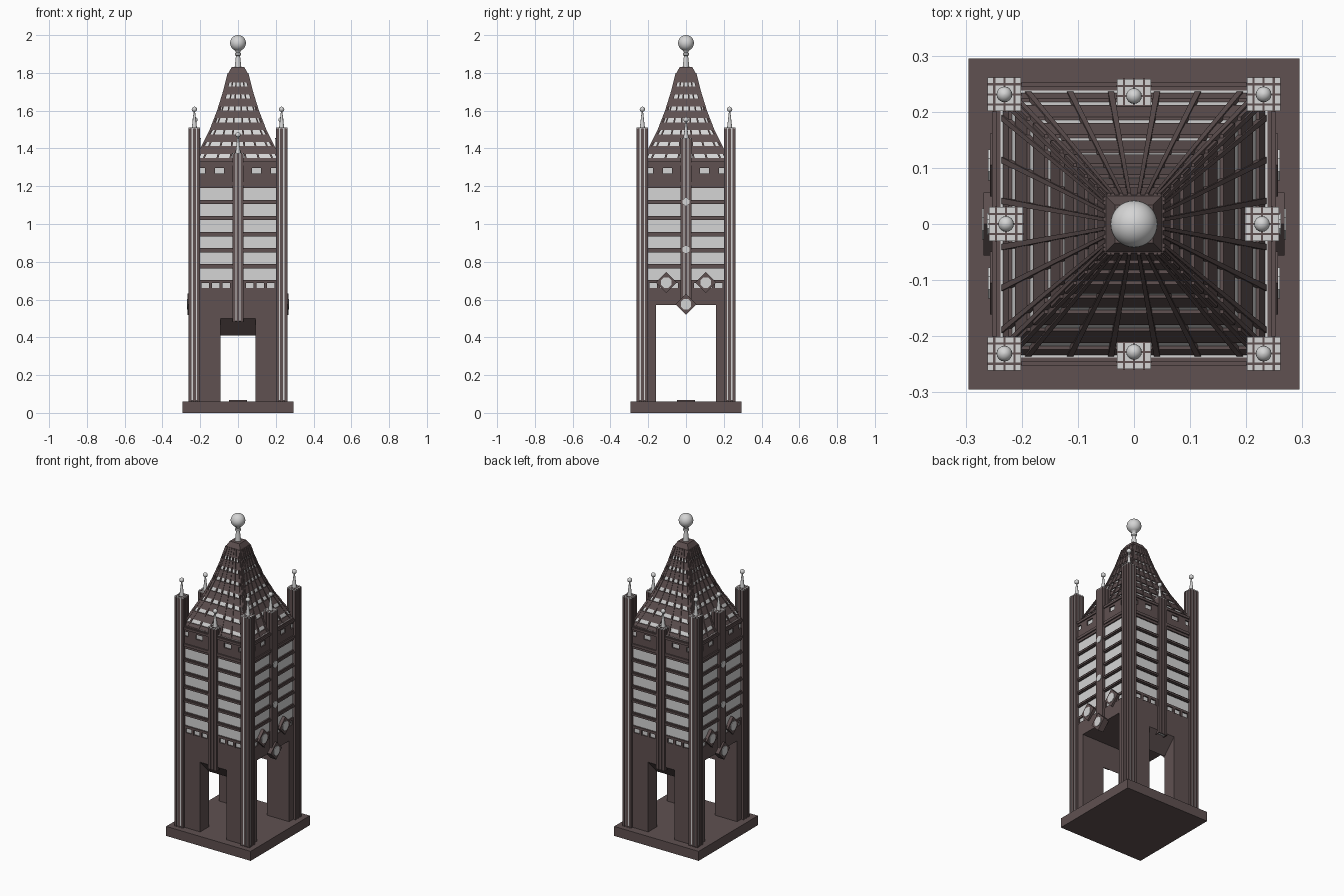
import bpy, bmesh, math
from mathutils import Matrix, Vector

if "Cube" in bpy.data.objects:
    bpy.data.objects.remove(bpy.data.objects["Cube"])


def material(name, rgb):
    m = bpy.data.materials.new(name)
    m.diffuse_color = (*rgb, 1)
    m.use_nodes = True
    m.node_tree.nodes["Principled BSDF"].inputs["Base Color"].default_value = m.diffuse_color
    return m


BROWN = material("dark brown stone", (0.115, 0.082, 0.082))
LIGHT = material("pale grey glass", (0.66, 0.66, 0.66))


class Part:
    """Collects simple solids into one named object."""
    def __init__(self, name, mat):
        self.name, self.mat, self.bm = name, mat, bmesh.new()

    def loft(self, rings):
        rs = [[self.bm.verts.new(p) for p in r] for r in rings]
        n = len(rs[0])
        for a, b in zip(rs, rs[1:]):
            for i in range(n):
                self.bm.faces.new((a[i], a[(i + 1) % n], b[(i + 1) % n], b[i]))
        self.bm.faces.new(rs[0][::-1])
        self.bm.faces.new(rs[-1])

    def box(self, x0, x1, y0, y1, z0, z1, rot=None):
        c = [(x0, y0), (x1, y0), (x1, y1), (x0, y1)]
        r = rot or Matrix()
        self.loft([[r @ Vector((x, y, z)) for x, y in c] for z in (z0, z1)])

    def frustum(self, z0, h0, z1, h1):
        q = [(-1, -1), (1, -1), (1, 1), (-1, 1)]
        self.loft([[(x * h, y * h, z) for x, y in q] for z, h in ((z0, h0), (z1, h1))])

    def lathe(self, x, y, prof, n=16):
        self.loft([[(x + r * math.cos(2 * math.pi * i / n), y + r * math.sin(2 * math.pi * i / n), z)
                    for i in range(n)] for z, r in prof])

    def plate(self, side, x0, x1, y, z, r, n, phase):
        """Polygon plate facing +x or -x."""
        self.loft([[(side * x, y + r * math.cos(phase + 2 * math.pi * i / n),
                     z + r * math.sin(phase + 2 * math.pi * i / n)) for i in range(n)] for x in (x0, x1)])

    def done(self, smooth=False):
        bmesh.ops.recalc_face_normals(self.bm, faces=self.bm.faces[:])
        me = bpy.data.meshes.new(self.name)
        self.bm.to_mesh(me)
        me.materials.append(self.mat)
        ob = bpy.data.objects.new(self.name, me)
        bpy.context.collection.objects.link(ob)
        if smooth:
            bpy.context.view_layer.objects.active = ob
            ob.select_set(True)
            bpy.ops.object.shade_smooth_by_angle(angle=math.radians(40))
            ob.select_set(False)


SIDES = [Matrix.Rotation(math.pi / 2 * k, 4, 'Z') for k in range(4)]

# Base slab and small floor plate
p = Part("base", BROWN)
p.frustum(0, 0.295, 0.06, 0.295)
p.box(-0.048, 0.048, -0.048, 0.048, 0.06, 0.068)
p.done()

# Four legs
p = Part("legs", BROWN)
for sx in (-1, 1):
    for sy in (-1, 1):
        xs, ys = sorted((sx * 0.092, sx * 0.245)), sorted((sy * 0.16, sy * 0.245))
        p.box(*xs, *ys, 0.06, 0.57)
p.done()

# Lintels with sloping undersides over the front and back openings
p = Part("lintels", BROWN)
for s in (-1, 1):
    p.loft([[(x, s * 0.245, 0.5), (x, s * 0.16, 0.41), (x, s * 0.16, 0.57), (x, s * 0.245, 0.57)]
            for x in (-0.092, 0.092)])
p.done()

# Lower wall, glass core, ledges between the window rows
p = Part("lower_wall", BROWN)
p.frustum(0.57, 0.245, 0.66, 0.245)
p.done()
p = Part("window_glass", LIGHT)
p.frustum(0.66, 0.238, 1.33, 0.238)
p.done()
p = Part("window_ledges", BROWN)
p.frustum(0.688, 0.246, 0.703, 0.246)
for k in range(5):
    z = 0.765 + 0.085 * k
    p.frustum(z, 0.246, z + 0.023, 0.246)
    p.frustum(z + 0.005, 0.252, z + 0.016, 0.252)
p.frustum(1.19, 0.246, 1.268, 0.246)
p.frustum(1.205, 0.253, 1.222, 0.253)
p.frustum(1.297, 0.246, 1.33, 0.246)
p.frustum(1.31, 0.253, 1.325, 0.253)
for m in SIDES:
    for s in (-1, 1):
        # mullions of the low window row
        for x in (0.035, 0.09, 0.145, 0.2):
            p.box(s * x - 0.008, s * x + 0.008, -0.246, -0.23, 0.655, 0.695, m)
        # piers between the small upper windows
        for a, b in ((0, 0.075), (0.122, 0.176), (0.205, 0.246)):
            xs = sorted((s * a, s * b))
            p.box(*xs, -0.246, -0.23, 1.26, 1.3, m)
p.done()

# Roof: pale curved core, brown bands and ribs
PROF = [(1.31, 0.238), (1.4, 0.191), (1.5, 0.141), (1.6, 0.102), (1.7, 0.071), (1.8, 0.046)]


def half(z):
    for (a, ha), (b, hb) in zip(PROF, PROF[1:]):
        if z <= b:
            return ha + (hb - ha) * (z - a) / (b - a)
    return PROF[-1][1]


p = Part("roof_core", LIGHT)
p.loft([[(x * h, y * h, z) for x, y in ((-1, -1), (1, -1), (1, 1), (-1, 1))] for z, h in PROF])
p.done()

p = Part("roof_bands", BROWN)
rows = [1.36 + 0.063 * k for k in range(7)]
starts = [1.312] + [z + 0.011 for z in rows]
ends = [z - 0.011 for z in rows] + [1.8]
for a, b in zip(starts, ends):
    p.frustum(a, half(a) + 0.006, b, half(b) + 0.006)
p.frustum(1.8, 0.05, 1.83, 0.034)
p.done()

p = Part("roof_ribs", BROWN)
for m in SIDES:
    for f in (-0.97, -0.83, -0.5, -0.18, 0.18, 0.5, 0.83, 0.97):
        p.loft([[m @ Vector((f * h + dx * (0.5 + h * 2.5), -h - dy, z))
                 for dx, dy in ((-0.005, 0.009), (0.005, 0.009), (0.005, -0.01), (-0.005, -0.01))]
                for z, h in PROF])
p.done()


# Pillars: pale core with brown fins, gridded cap and ball finial
def pillar(name, x, y, z0, z1, gap):
    core, fins, fin = Part(name + "_core", LIGHT), Part(name + "_fins", BROWN), Part(name + "_finial", LIGHT)
    c = 0.026
    core.box(x - c, x + c, y - c, y + c, z0 + 0.006, z1)
    core.box(x - 0.03, x + 0.03, y - 0.03, y + 0.03, z1 - 0.005, z1)
    w = (0.06 - 2 * gap) / 3
    t = Matrix.Translation((x, y, 0))
    for m in SIDES:
        for k in (-1, 0, 1):
            u = k * (w + gap)
            fins.box(u - w / 2, u + w / 2, -0.03, -c + 0.002, z0, z1 - 0.005, t @ m)
    for k in (-0.018, 0, 0.018):
        fins.box(x + k - 0.002, x + k + 0.002, y - 0.031, y + 0.031, z1 - 0.004, z1 + 0.001)
        fins.box(x - 0.031, x + 0.031, y + k - 0.002, y + k + 0.002, z1 - 0.004, z1 + 0.001)
    ball = [(z1 + 0.097 - 0.014 * math.cos(math.pi * i / 8), 0.014 * math.sin(math.pi * i / 8)) for i in range(2, 8)]
    fin.lathe(x, y, [(z1, 0.014), (z1 + 0.02, 0.011), (z1 + 0.085, 0.004)] + ball + [(z1 + 0.111, 0.001)])
    core.done()
    fins.done()
    fin.done(True)


for sx, ns in ((-1, "left"), (1, "right")):
    for sy, nf in ((-1, "front"), (1, "back")):
        pillar(f"{nf}_{ns}_pillar", sx * 0.231, sy * 0.231, 0.06, 1.51, 0.007)
    pillar(f"{ns}_middle_pillar", sx * 0.228, 0, 0.57, 1.455, 0.003)
for sy, nf in ((-1, "front"), (1, "back")):
    pillar(f"{nf}_middle_pillar", 0, sy * 0.228, 0.48, 1.375, 0.003)

# Diamond frames and round lights on the left and right sides
d, o = Part("diamond_frames", BROWN), Part("octagon_lights", LIGHT)
for s in (-1, 1):
    for y, z, x in ((-0.105, 0.69, 0.257), (0.105, 0.69, 0.257), (0, 0.575, 0.268)):
        d.plate(s, 0.23, x, y, z, 0.056, 4, 0)
        o.plate(s, 0.24, x + 0.003, y, z, 0.03, 8, math.pi / 8)
    for z in (0.865, 1.118):
        o.plate(s, 0.24, 0.262, 0, z, 0.021, 8, math.pi / 8)
d.done()
o.done()

# Top finial: tapered neck and ball
p = Part("top_finial", LIGHT)
ball = [(1.958 - 0.042 * math.cos(math.pi * i / 16), 0.042 * math.sin(math.pi * i / 16)) for i in range(1, 16)]
p.lathe(0, 0, [(1.825, 0.018), (1.845, 0.016), (1.89, 0.011), (1.895, 0.017), (1.905, 0.017), (1.908, 0.011)]
        + ball[1:] + [(2.0, 0.001)], 32)
p.done(True)
